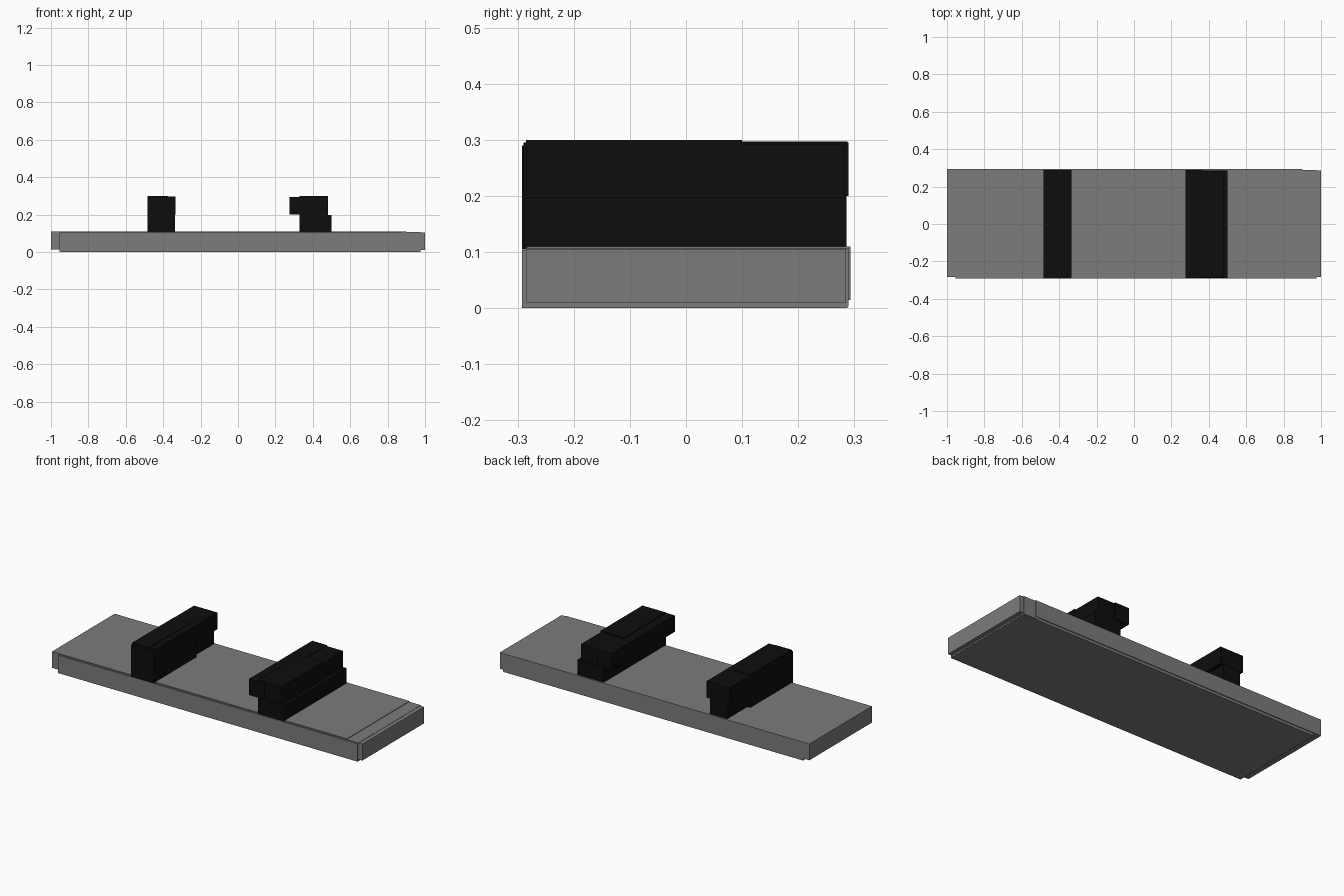
import bpy

if "Cube" in bpy.data.objects:
    bpy.data.objects.remove(bpy.data.objects["Cube"])


def material(name, value):
    m = bpy.data.materials.new(name)
    m.diffuse_color = (value, value, value, 1)
    m.use_nodes = True
    m.node_tree.nodes["Principled BSDF"].inputs["Base Color"].default_value = m.diffuse_color
    return m


grey = material("dark_grey", 0.2)
black = material("black", 0.004)


def block(name, x, y, z, mat):
    """Box spanning the given (min, max) range on each axis."""
    spans = (x, y, z)
    bpy.ops.mesh.primitive_cube_add(size=1, location=[(a + b) / 2 for a, b in spans])
    ob = bpy.context.object
    ob.name = name
    ob.scale = [b - a for a, b in spans]
    bpy.ops.object.transform_apply(location=False, rotation=False, scale=True)
    ob.data.materials.append(mat)
    return ob


# Deck: core slab, slightly lower skirt, and a thin stepped end
block("deck_core", (-1.0, 0.90), (-0.283, 0.293), (0.015, 0.110), grey)
block("deck_skirt", (-0.955, 0.975), (-0.292, 0.288), (0.0, 0.104), grey)
block("deck_end_step", (0.88, 0.976), (-0.286, 0.290), (0.003, 0.107), grey)
block("deck_end", (0.94, 1.0), (-0.284, 0.285), (0.010, 0.1055), grey)

# Left crossbar: wide top, wide front foot, narrower rear foot
block("left_bar_top", (-0.485, -0.335), (-0.285, 0.288), (0.200, 0.297), black)
block("left_bar_cap", (-0.483, -0.375), (-0.284, 0.10), (0.25, 0.300), black)
block("left_bar_front_foot", (-0.484, -0.336), (-0.292, 0.10), (0.105, 0.290), black)
block("left_bar_rear_foot", (-0.465, -0.355), (0.05, 0.286), (0.105, 0.21), black)

# Right crossbar: top overhangs inward, foot protrudes outward
block("right_bar_top", (0.275, 0.37), (-0.290, 0.290), (0.200, 0.295), black)
block("right_bar_front_cap", (0.33, 0.48), (-0.285, 0.10), (0.19, 0.300), black)
block("right_bar_rear_cap", (0.36, 0.478), (0.09, 0.283), (0.19, 0.293), black)
block("right_bar_foot", (0.33, 0.50), (-0.288, 0.286), (0.105, 0.197), black)
